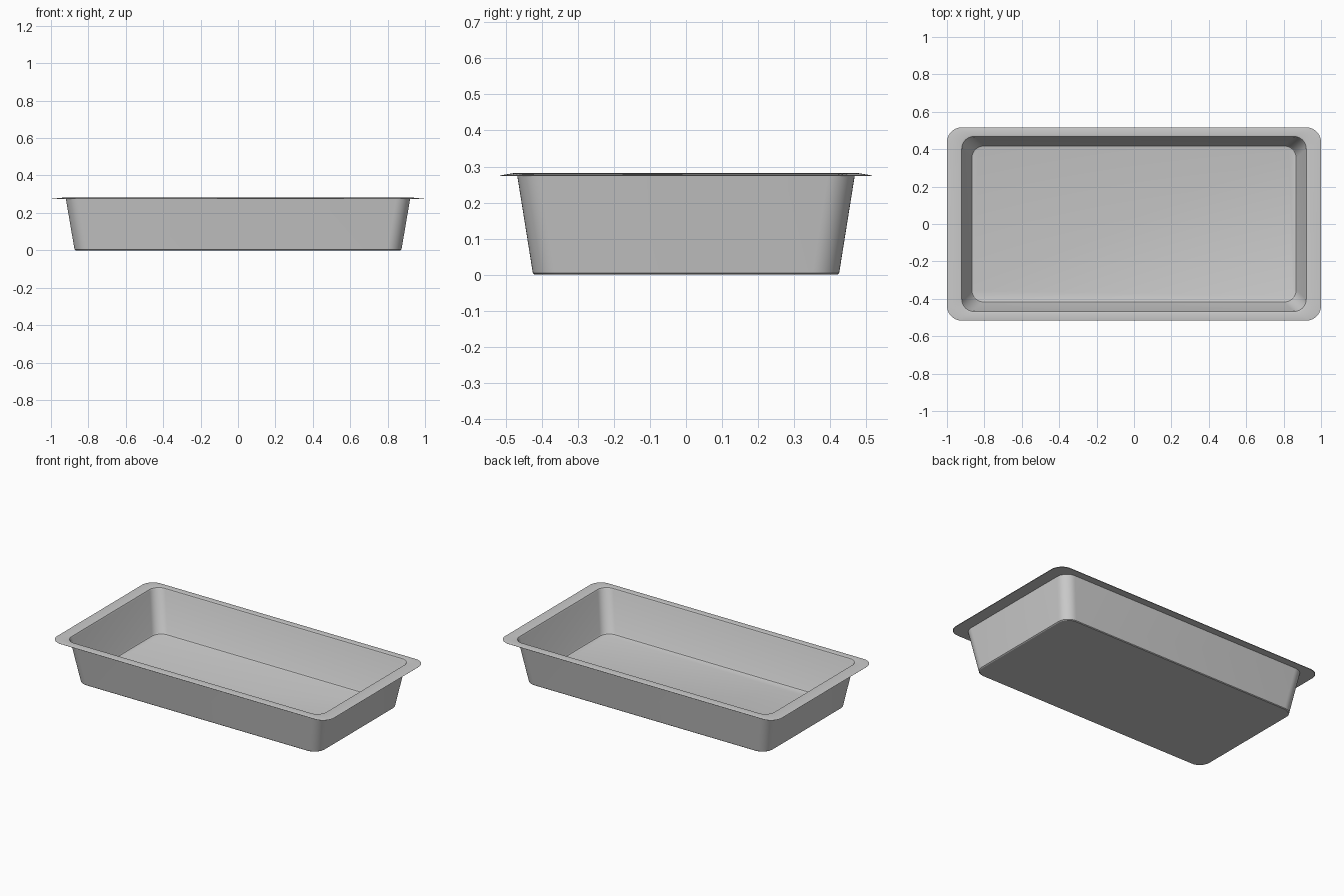
import bpy, bmesh, math

if "Cube" in bpy.data.objects:
    bpy.data.objects.remove(bpy.data.objects["Cube"])

SEG = 10  # segments per rounded corner


def ring(bm, hx, hy, r, z):
    """Rounded rectangle of vertices at height z."""
    verts = []
    for i, (sx, sy) in enumerate([(1, 1), (-1, 1), (-1, -1), (1, -1)]):
        for k in range(SEG + 1):
            a = math.pi / 2 * (i + k / SEG)
            verts.append(bm.verts.new((sx * (hx - r) + r * math.cos(a),
                                       sy * (hy - r) + r * math.sin(a), z)))
    return verts


# Section from the underside, up the outer wall, over the rim, down to the floor
section = [
    # half x, half y, corner radius, z
    (0.868, 0.420, 0.070, 0.000),   # underside
    (0.874, 0.425, 0.075, 0.004),
    (0.920, 0.468, 0.075, 0.273),   # outer wall top
    (0.998, 0.515, 0.080, 0.273),   # rim underside
    (1.000, 0.517, 0.080, 0.275),   # rim tip
    (0.930, 0.476, 0.070, 0.282),   # rim inner edge
    (0.921, 0.468, 0.066, 0.279),
    (0.916, 0.464, 0.066, 0.270),   # inner wall top
    (0.872, 0.422, 0.066, 0.016),   # inner wall foot
    (0.867, 0.417, 0.064, 0.009),
    (0.858, 0.408, 0.060, 0.006),   # floor
]

bm = bmesh.new()
rings = [ring(bm, *s) for s in section]
for a, b in zip(rings, rings[1:]):
    n = len(a)
    for i in range(n):
        j = (i + 1) % n
        bm.faces.new((a[i], a[j], b[j], b[i]))
bm.faces.new(rings[0][::-1])
bm.faces.new(rings[-1])
bmesh.ops.recalc_face_normals(bm, faces=bm.faces)

# Tray object
mesh = bpy.data.meshes.new("tray")
bm.to_mesh(mesh)
bm.free()
tray = bpy.data.objects.new("tray", mesh)
bpy.context.collection.objects.link(tray)
bpy.context.view_layer.objects.active = tray
tray.select_set(True)
bpy.ops.object.shade_smooth_by_angle(angle=math.radians(30))
